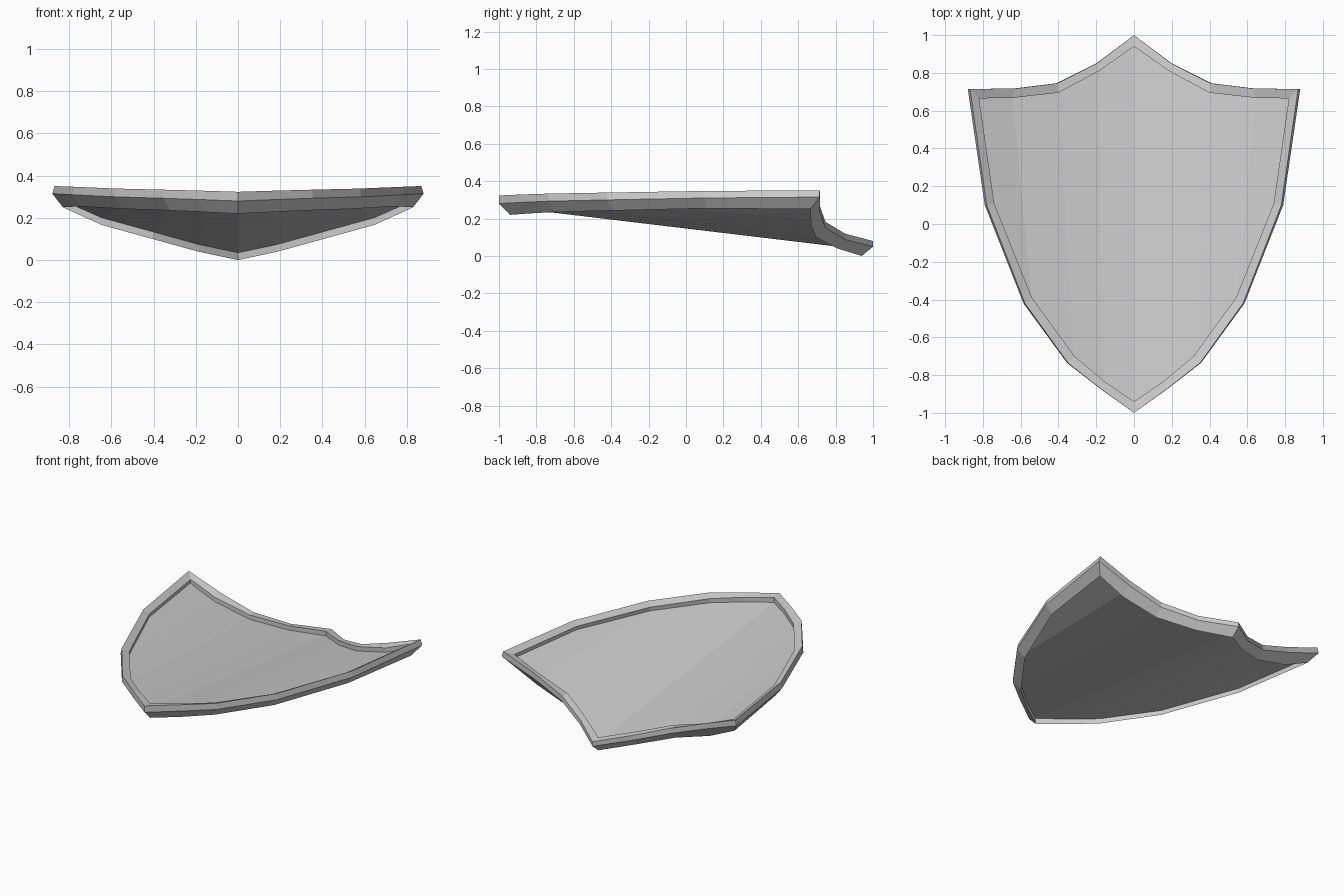
import bpy
import bmesh
from mathutils import Vector

default_cube = bpy.data.objects.get("Cube")
if default_cube:
    bpy.data.objects.remove(default_cube, do_unlink=True)

# One plain grey for the whole shield
grey = bpy.data.materials.new("plain_grey")
grey.use_nodes = True
colour = (0.6, 0.6, 0.6, 1)
grey.diffuse_color = colour
grey.node_tree.nodes["Principled BSDF"].inputs["Base Color"].default_value = colour

# Half outline from the top point, round the corner, down to the lower tip.
# Each row: outer edge (x, y, z), inner upper edge (x, y, z), inner lower height
stations = [
    (0, 1, .05, 0, .94, .087, 0),
    (.2, .85, .088, .185, .81, .125, .04),
    (.41, .745, .15, .4, .695, .185, .1),
    (.64, .717, .23, .64, .668, .25, .167),
    (.88, .715, .315, .82, .665, .325, .25),
    (.79, .1, .31, .74, .11, .325, .255),
    (.585, -.42, .3, .54, -.39, .317, .243),
    (.355, -.735, .293, .315, -.7, .316, .235),
    (.175, -.875, .287, .16, -.83, .317, .228),
    (0, -1, .28, 0, -.94, .318, .22),
]


def rim_section(index, row):
    """Four corners of the rim: outer low, outer top, inner top, inner low."""
    ox, oy, oz, ix, iy, iz, low = row
    outer_top = oz + .03 + .0015 * index
    return [
        Vector((ox, oy, oz)),
        Vector((ox * .987, oy, outer_top)),
        Vector((ix, iy, iz)),
        Vector((ix * 1.012, iy, low)),
    ]


def finish(name, bm):
    """Turn a half mesh into a mirrored, flat-shaded object."""
    mesh = bpy.data.meshes.new(name)
    bm.to_mesh(mesh)
    bm.free()
    mesh.materials.append(grey)
    obj = bpy.data.objects.new(name, mesh)
    bpy.context.scene.collection.objects.link(obj)
    mirror = obj.modifiers.new("Mirror", 'MIRROR')
    mirror.use_axis[0] = True
    mirror.use_clip = True
    mirror.merge_threshold = .001
    return obj


sections = [rim_section(i, row) for i, row in enumerate(stations)]

# Raised rim: sweep the four-sided section along the half outline
bm = bmesh.new()
rings = [[bm.verts.new(p) for p in section] for section in sections]
for a, b in zip(rings, rings[1:]):
    for k in range(4):
        n = (k + 1) % 4
        bm.faces.new((a[k], a[n], b[n], b[k]))
bmesh.ops.recalc_face_normals(bm, faces=bm.faces)
finish("shield_rim", bm)

# Recessed panel: upper and lower skins made of lengthwise strips
bm = bmesh.new()
last = len(sections) - 1
for height, faces_up in ((.4, False), (.65, True)):
    verts = [bm.verts.new(s[3].lerp(s[2], height)) for s in sections]
    for i in range(last // 2):
        face = bm.faces.new((verts[i], verts[i + 1],
                             verts[last - i - 1], verts[last - i]))
        face.normal_update()
        if (face.normal.z > 0) != faces_up:
            face.normal_flip()
finish("shield_panel", bm)
